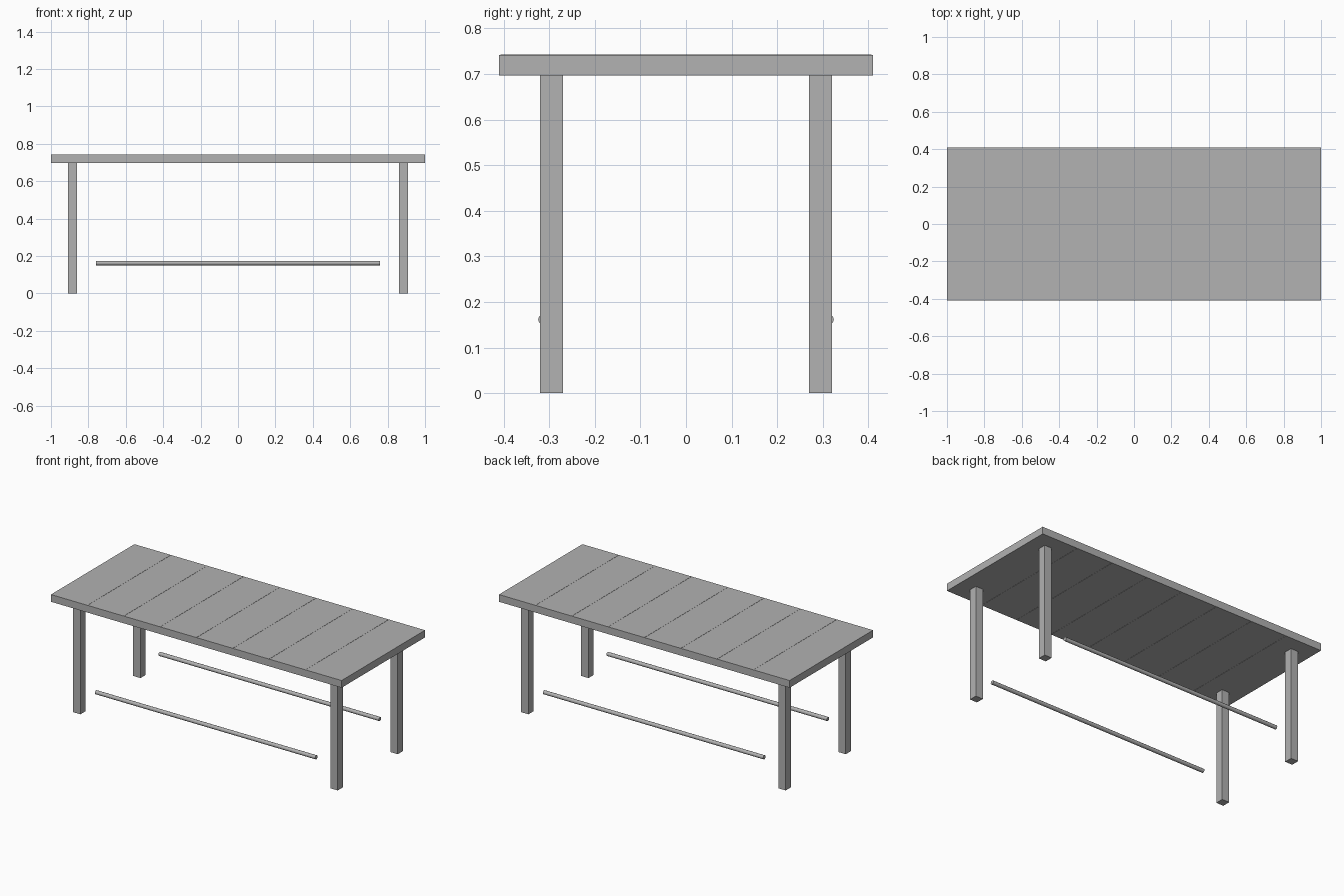
import bpy, math

if "Cube" in bpy.data.objects:
    bpy.data.objects.remove(bpy.data.objects["Cube"])

grey = bpy.data.materials.new("plain grey")
grey.diffuse_color = (0.445, 0.445, 0.445, 1)
grey.use_nodes = True
grey.node_tree.nodes["Principled BSDF"].inputs["Base Color"].default_value = grey.diffuse_color


def box(name, lo, hi):
    centre = [(a + b) / 2 for a, b in zip(lo, hi)]
    bpy.ops.mesh.primitive_cube_add(size=1, location=centre)
    ob = bpy.context.object
    ob.name = name
    ob.scale = [b - a for a, b in zip(lo, hi)]
    bpy.ops.object.transform_apply(location=False, rotation=False, scale=True)
    ob.data.materials.append(grey)
    return ob


# Table top slab
box("table_top", (-1, -0.41, 0.697), (1, 0.41, 0.742))

# Thin seams between the eight planks, just proud of both faces
for i in range(1, 8):
    x = -1 + 0.25 * i
    box(f"plank_seam_{i}", (x - 0.002, -0.407, 0.696), (x + 0.002, 0.407, 0.743))

# Square legs and long round side rails
for sy, side in ((-1, "front"), (1, "back")):
    for sx, end in ((-1, "left"), (1, "right")):
        x, y = 0.885 * sx, 0.295 * sy
        box(f"{side}_{end}_leg", (x - 0.025, y - 0.025, 0), (x + 0.025, y + 0.025, 0.697))
    bpy.ops.mesh.primitive_cylinder_add(
        vertices=12, radius=0.012, depth=1.516,
        location=(0, 0.312 * sy, 0.162), rotation=(0, math.pi / 2, 0))
    rail = bpy.context.object
    rail.name = f"{side}_rail"
    rail.data.materials.append(grey)
    bpy.ops.object.shade_smooth_by_angle(angle=math.radians(40))
